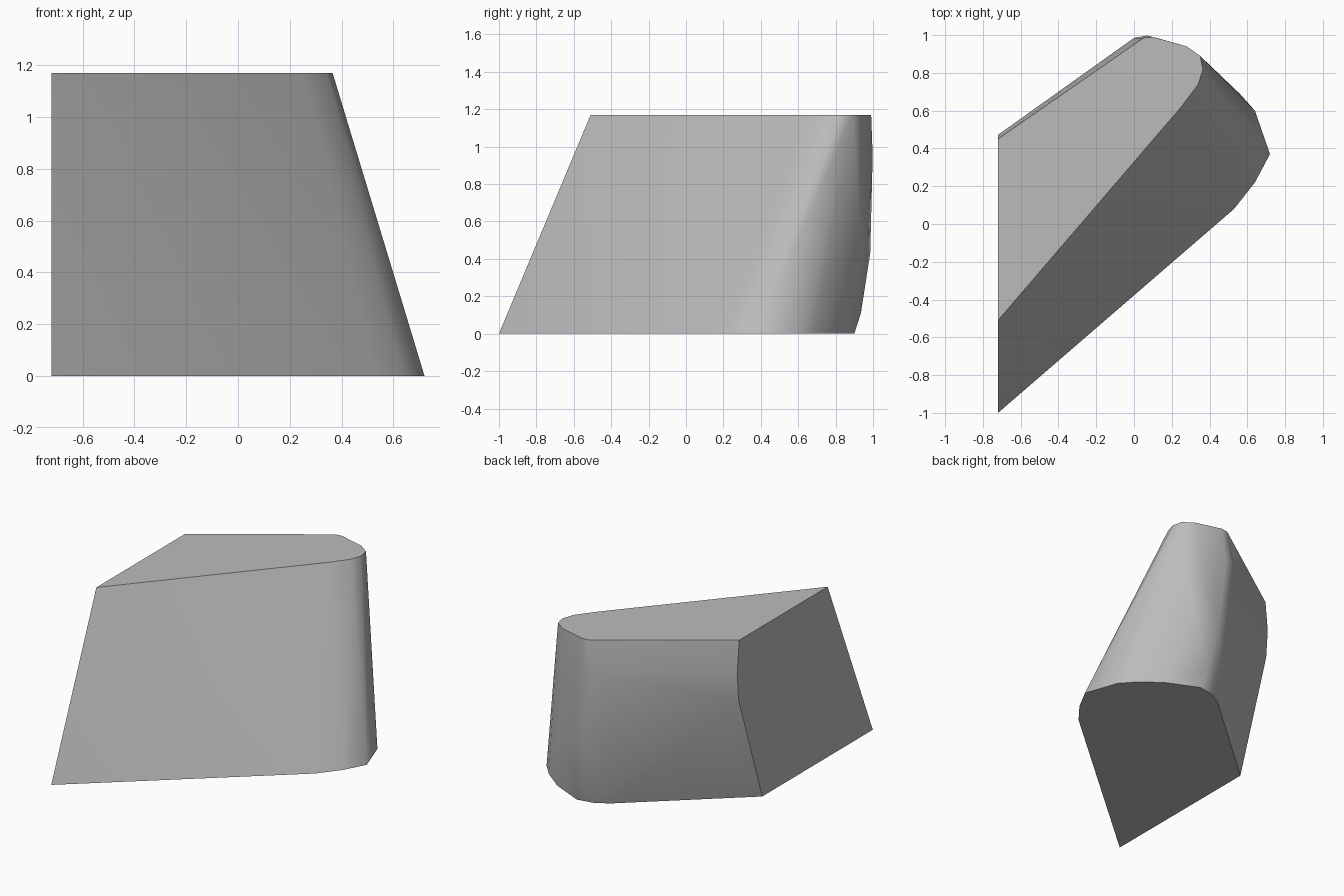
import bpy
import bmesh
import math

cube = bpy.data.objects.get("Cube")
if cube:
    bpy.data.objects.remove(cube, do_unlink=True)

SIDE = -0.72   # flat side plane
TOP = 1.17

# Cross-sections of the leaning block, keyed by height
sections = {
    0.0: [(SIDE, -1.0), (0.53, 0.08), (0.64, 0.22), (0.72, 0.37), (0.64, 0.60),
          (0.56, 0.69), (0.42, 0.80), (0.20, 0.90), (0.09, 0.88), (0.0, 0.83),
          (SIDE, 0.20)],
    0.11: [(0.17, 0.935), (0.0, 0.865)],
    0.43: [(0.0, 0.925), (0.12, 0.985), (0.28, 0.94)],
    0.76: [(SIDE, 0.457)],
    0.95: [(SIDE, 0.472), (0.0, 0.985), (0.07, 0.998)],
    TOP: [(SIDE, -0.51), (0.25, 0.62), (0.34, 0.74), (0.365, 0.82), (0.35, 0.89),
          (0.28, 0.94), (0.10, 0.99), (0.05, 0.985), (0.0, 0.95), (SIDE, 0.45)],
}

# Skin the sections with a convex surface
bm = bmesh.new()
for z, outline in sections.items():
    for x, y in outline:
        bm.verts.new((x, y, z))
hull = bmesh.ops.convex_hull(bm, input=bm.verts[:])
loose = {g for g in hull["geom_interior"] + hull["geom_unused"]
         if isinstance(g, bmesh.types.BMVert)}
bmesh.ops.delete(bm, geom=list(loose), context="VERTS")

# Merge the flat top, base and side into single faces
bmesh.ops.dissolve_limit(bm, angle_limit=math.radians(0.3),
                         verts=bm.verts[:], edges=bm.edges[:])
bmesh.ops.recalc_face_normals(bm, faces=bm.faces[:])

mesh = bpy.data.meshes.new("leaning_block")
bm.to_mesh(mesh)
bm.free()
block = bpy.data.objects.new("leaning_block", mesh)
bpy.context.collection.objects.link(block)

# Plain grey
grey = bpy.data.materials.new("mid_grey")
grey.use_nodes = True
colour = (0.5, 0.5, 0.5, 1.0)
grey.diffuse_color = colour
grey.node_tree.nodes["Principled BSDF"].inputs["Base Color"].default_value = colour
mesh.materials.append(grey)

# Soft sides, crisp rims
bpy.ops.object.select_all(action="DESELECT")
block.select_set(True)
bpy.context.view_layer.objects.active = block
bpy.ops.object.shade_smooth_by_angle(angle=math.radians(40))
